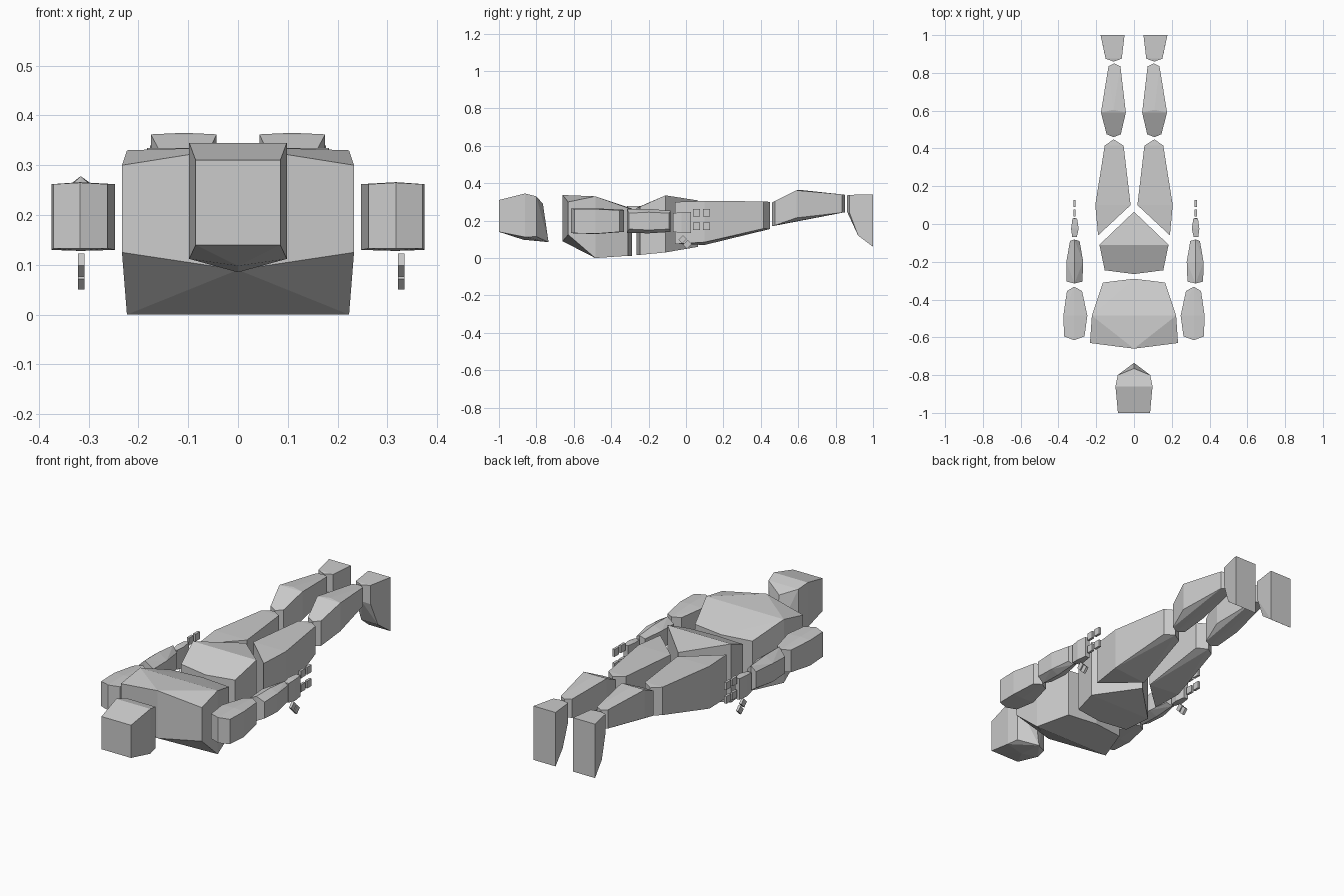
import bpy, bmesh, math
from mathutils import Matrix, Vector

if "Cube" in bpy.data.objects:
    bpy.data.objects.remove(bpy.data.objects["Cube"])


def ring(y, x0, x1, z0, z1):
    """Four corners of a rectangular cross-section at y."""
    return [(x, y, z) for x in (x0, x1) for z in (z0, z1)]


def post(x, y, z0, z1):
    """A vertical edge."""
    return [(x, y, z0), (x, y, z1)]


def part(name, pts, side=1):
    """Faceted solid: the convex hull of its section points."""
    bm = bmesh.new()
    for x, y, z in pts:
        bm.verts.new((x * side, y, z))
    bmesh.ops.convex_hull(bm, input=bm.verts[:])
    loose = [v for v in bm.verts if not v.link_faces]
    bmesh.ops.delete(bm, geom=loose, context='VERTS')
    bmesh.ops.dissolve_limit(bm, angle_limit=math.radians(1),
                             verts=bm.verts[:], edges=bm.edges[:])
    bmesh.ops.recalc_face_normals(bm, faces=bm.faces[:])
    mesh = bpy.data.meshes.new(name)
    bm.to_mesh(mesh)
    bm.free()
    ob = bpy.data.objects.new(name, mesh)
    bpy.context.collection.objects.link(ob)
    return ob


def block(name, centre, size, tilt=0):
    """Small finger block, tilted about x."""
    rot = Matrix.Rotation(tilt, 3, 'X')
    pts = []
    for i in (-.5, .5):
        for j in (-.5, .5):
            for k in (-.5, .5):
                off = rot @ Vector((i * size[0], j * size[1], k * size[2]))
                pts.append(tuple(Vector(centre) + off))
    return part(name, pts)


# Head, face down with the chin pointing back
part("head", ring(-1, -.085, .085, .14, .31)
     + ring(-.86, -.098, .098, .112, .345)
     + ring(-.80, -.086, .086, .115, .33)
     + [(0, -.87, .098), (0, -.765, .29), (0, -.735, .085)])

# Chest
part("chest", ring(-.63, -.233, .233, .125, .30)
     + post(0, -.66, .09, .337)
     + ring(-.485, -.223, .223, 0, .33)
     + ring(-.31, -.165, .165, .012, .268)
     + post(0, -.29, .012, .265))

# Pelvis, tapering to a wedge between the thighs
part("pelvis", ring(-.245, -.155, .155, .017, .275)
     + post(0, -.265, .015, .268)
     + ring(-.11, -.183, .183, .03, .335)
     + post(0, .065, .06, .308))

for side, label in ((1, "right"), (-1, "left")):
    # Leg
    part("thigh_" + label, post(.19, -.06, .075, .30)
         + post(.205, .10, .085, .305) + post(.018, .10, .07, .305)
         + ring(.415, .055, .155, .158, .303)
         + post(.108, .448, .155, .30), side)
    part("shin_" + label, ring(.475, .07, .145, .175, .305)
         + post(.108, .46, .17, .297)
         + ring(.59, .043, .175, .215, .362) + [(.108, .605, .365)]
         + ring(.835, .072, .135, .243, .34)
         + post(.105, .85, .245, .338), side)
    part("foot_" + label, ring(.875, .065, .15, .24, .338)
         + post(.108, .86, .25, .335)
         + ring(.92, .065, .16, .12, .338)
         + ring(1.0, .05, .177, .06, .34), side)

    # Upper arm and forearm
    part("upper_arm_" + label, ring(-.595, .262, .37, .133, .262)
         + post(.317, -.615, .133, .265)
         + ring(-.485, .247, .374, .13, .262) + post(.317, -.485, .128, .266)
         + ring(-.355, .275, .355, .14, .255)
         + post(.317, -.332, .14, .258), side)
    cx = .326 if side == 1 else .316
    top = .263 if side == 1 else .278
    part("forearm_" + label, ring(-.305, cx - .043, cx + .04, .155, .24)
         + post(cx, -.315, .135, top)
         + ring(-.2, cx - .047, cx + .042, .15, .245)
         + post(cx, -.2, .132, top)
         + ring(-.09, cx - .028, cx + .023, .155, .24)
         + post(cx, -.082, .14, top - .01), side)

    # Palm
    hx = .328 if side == 1 else .315
    part("palm_" + label, ring(-.07, hx - .012, hx + .012, .14, .24)
         + ring(-.025, hx - .022, hx + .018, .135, .245)
         + ring(.028, hx - .014, hx + .011, .135, .245), side)

    # Two fingers and a thumb, two joints each
    for j, y in enumerate((.057, .109)):
        for i, z in enumerate((.17, .242)):
            block(f"finger_{label}_{i}{j}", (side * hx, y, z), (.013, .037, .038))
    for j, (y, z) in enumerate(((-.018, .10), (.008, .073))):
        block(f"thumb_{label}_{j}", (side * hx, y, z), (.013, .03, .035),
              math.radians(-45))
